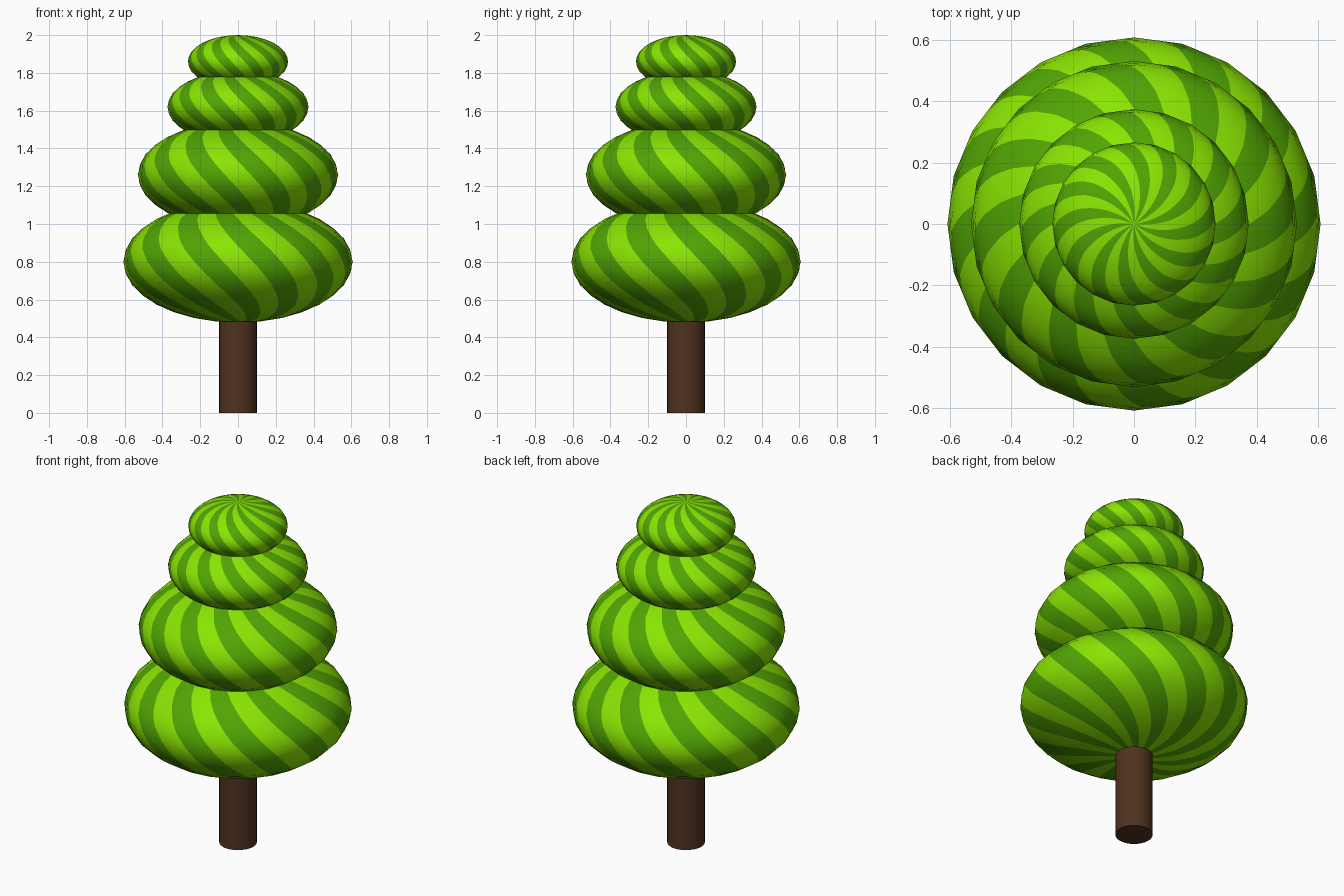
import bpy, bmesh, math
from math import pi, sin, cos, radians
from mathutils import Vector

if "Cube" in bpy.data.objects:
    bpy.data.objects.remove(bpy.data.objects["Cube"])


def material(name, rgb):
    m = bpy.data.materials.new(name)
    m.diffuse_color = (*rgb, 1)
    m.use_nodes = True
    m.node_tree.nodes["Principled BSDF"].inputs["Base Color"].default_value = m.diffuse_color
    return m


LIGHT = material("light_green", (0.255, 0.78, 0.001))
DARK = material("dark_green", (0.082, 0.376, 0.001))
BROWN = material("bark_brown", (0.08, 0.032, 0.014))

SIDES, RINGS = 24, 16      # facets of each foliage ball
SUB = 4                    # mesh columns per stripe
STRIPES = 24               # light and dark stripes together
TWIST = pi / 2             # stripe twist from pole to pole
PHASE = -pi / 2 - pi / STRIPES   # a light stripe is centred on the front


def profile(t):
    """Radius and height on a faceted unit half circle, t from 0 (top) to 1."""
    k = min(int(t * RINGS), RINGS - 1)
    f = t * RINGS - k
    a, b = pi * k / RINGS, pi * (k + 1) / RINGS
    return sin(a) * (1 - f) + sin(b) * f, cos(a) * (1 - f) + cos(b) * f


def polygon_factor(phi):
    """Distance to the edge of a regular polygon with a corner at phi = 0."""
    step = 2 * pi / SIDES
    return cos(step / 2) / cos(phi % step - step / 2)


def foliage(name, z, radius, half):
    cols, rows = STRIPES * SUB, RINGS * 2
    bm = bmesh.new()
    top = bm.verts.new((0, 0, half))
    bottom = bm.verts.new((0, 0, -half))
    grid = []
    for j in range(1, rows):
        t = j / rows
        r, h = profile(t)
        ring = []
        for i in range(cols):
            # columns lean so that they follow the stripe edges
            phi = PHASE + 2 * pi * i / cols + TWIST * (t - 0.5)
            d = r * radius * polygon_factor(phi)
            ring.append(bm.verts.new((d * cos(phi), d * sin(phi), h * half)))
        grid.append(ring)
    for i in range(cols):
        n = (i + 1) % cols
        faces = [bm.faces.new((top, grid[0][i], grid[0][n])),
                 bm.faces.new((bottom, grid[-1][n], grid[-1][i]))]
        for a, b in zip(grid, grid[1:]):
            faces.append(bm.faces.new((a[i], b[i], b[n], a[n])))
        for f in faces:
            f.material_index = (i // SUB) % 2
            f.smooth = True
    me = bpy.data.meshes.new(name)
    bm.to_mesh(me)
    bm.free()
    me.materials.append(LIGHT)
    me.materials.append(DARK)
    # smooth ellipsoid shading over the faceted outline
    me.normals_split_custom_set_from_vertices(
        [Vector((v.co.x / radius**2, v.co.y / radius**2, v.co.z / half**2)).normalized()
         for v in me.vertices])
    ob = bpy.data.objects.new(name, me)
    ob.location.z = z
    bpy.context.collection.objects.link(ob)


# Foliage tiers: name, centre height, radius, half height
for tier in (("foliage_bottom", 0.80, 0.608, 0.322),
             ("foliage_lower_middle", 1.26, 0.531, 0.283),
             ("foliage_upper_middle", 1.62, 0.374, 0.192),
             ("foliage_top", 1.86, 0.266, 0.14)):
    foliage(*tier)

# Trunk, its top hidden in the lowest tier
bpy.ops.mesh.primitive_cylinder_add(vertices=32, radius=0.1, depth=0.6, location=(0, 0, 0.3))
trunk = bpy.context.object
trunk.name = "trunk"
trunk.data.materials.append(BROWN)
bpy.ops.object.shade_smooth_by_angle(angle=radians(40))
